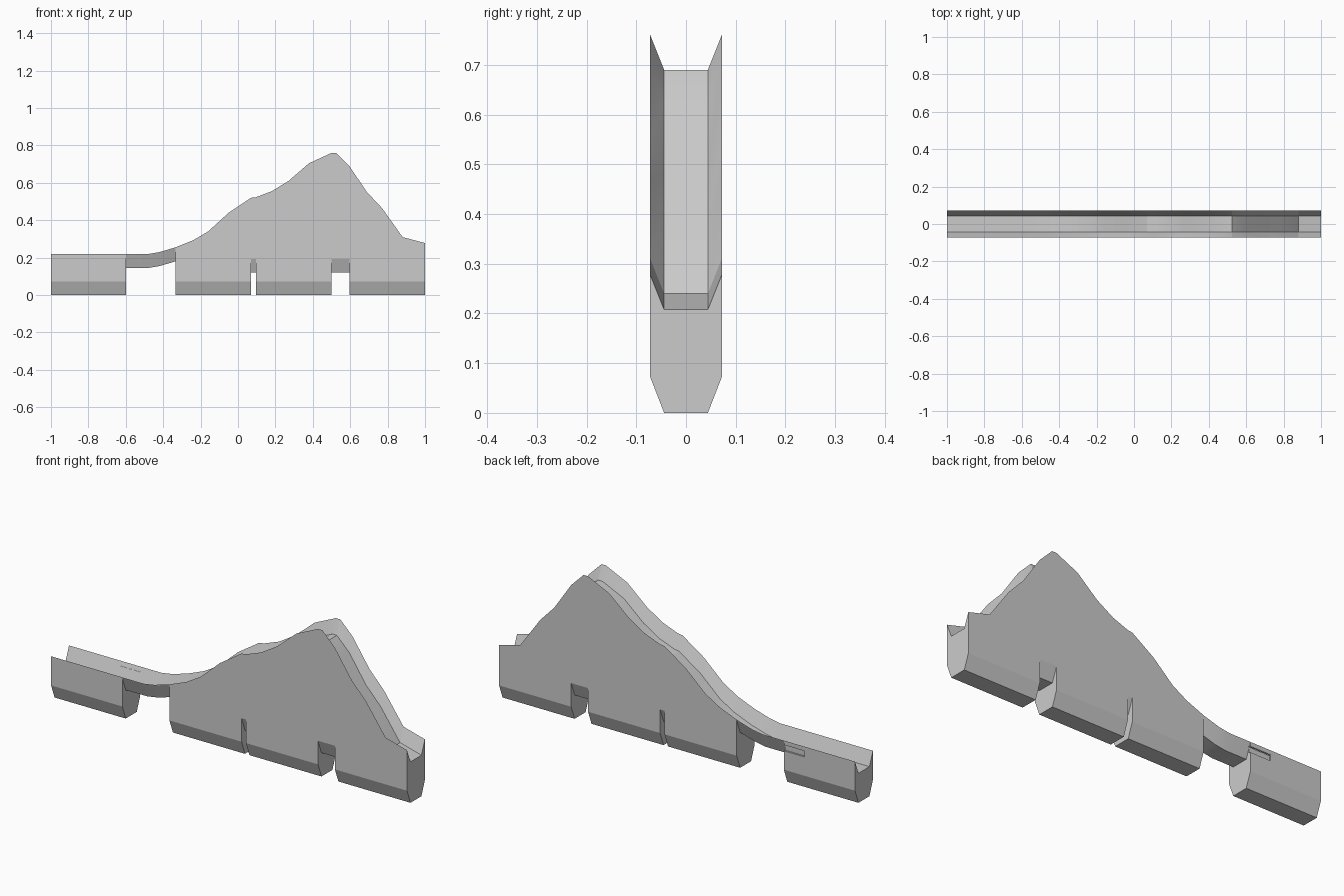
import bpy, bmesh

if "Cube" in bpy.data.objects:
    bpy.data.objects.remove(bpy.data.objects["Cube"])

INNER, OUTER, CHAMFER, DEPTH = 0.044, 0.072, 0.072, 0.07

# Rim height along the track
RIM = [(-1, .22), (-.6, .22), (-.48, .22), (-.42, .23), (-.335, .255),
       (-.24, .293), (-.16, .34), (-.05, .44), (.07, .52), (.095, .523),
       (.18, .555), (.27, .61), (.38, .705), (.5, .76), (.525, .76),
       (.595, .69), (.69, .55), (.77, .465), (.88, .31), (1, .278)]

# Openings under the track: start, end, underside height (None = thin trough)
GAPS = [(-.6, -.335, None), (.07, .095, .12), (.5, .595, .12)]


def section(x, base, rim):
    """Closed cross-section: chamfered underside and trough on top."""
    half = [(INNER, base), (OUTER, base + CHAMFER), (OUTER, rim), (INNER, rim - DEPTH)]
    return [(x, y, z) for y, z in half] + [(x, -y, z) for y, z in reversed(half)]


def underside(x, rim, direction):
    """Underside height just before (-1) or after (+1) station x."""
    probe = x + direction * 0.001
    for a, b, base in GAPS:
        if a < probe < b:
            return rim - CHAMFER - 0.003 if base is None else base
    return 0.0


# Loft the track, doubling the section wherever the underside steps
rings = []
for x, rim in RIM:
    before, after = underside(x, rim, -1), underside(x, rim, 1)
    rings.append(section(x, before, rim))
    if before != after:
        rings.append(section(x, after, rim))

bm = bmesh.new()
loops = [[bm.verts.new(p) for p in ring] for ring in rings]
for a, b in zip(loops, loops[1:]):
    for i in range(8):
        j = (i + 1) % 8
        bm.faces.new((a[i], a[j], b[j], b[i]))
bm.faces.new(loops[0])
bm.faces.new(loops[-1])
bmesh.ops.remove_doubles(bm, verts=bm.verts, dist=1e-5)
bmesh.ops.dissolve_degenerate(bm, edges=bm.edges, dist=1e-5)
bmesh.ops.recalc_face_normals(bm, faces=bm.faces)
mesh = bpy.data.meshes.new("track")
bm.to_mesh(mesh)
bm.free()
track = bpy.data.objects.new("track", mesh)
bpy.context.collection.objects.link(track)

# Small slot in the back wall beside the wide opening
bpy.ops.mesh.primitive_cube_add(size=1, location=(-.655, .075, .183))
cutter = bpy.context.object
cutter.name = "slot_cutter"
cutter.scale = (.12, .024, .03)
cutter.hide_render = True
cutter.display_type = 'WIRE'
cut = track.modifiers.new("slot", 'BOOLEAN')
cut.operation = 'DIFFERENCE'
cut.solver = 'EXACT'
cut.object = cutter

# Soft trough and rim curve, sharp corners
bpy.ops.object.select_all(action='DESELECT')
track.select_set(True)
bpy.context.view_layer.objects.active = track
bpy.ops.object.shade_smooth_by_angle(angle=0.35)
